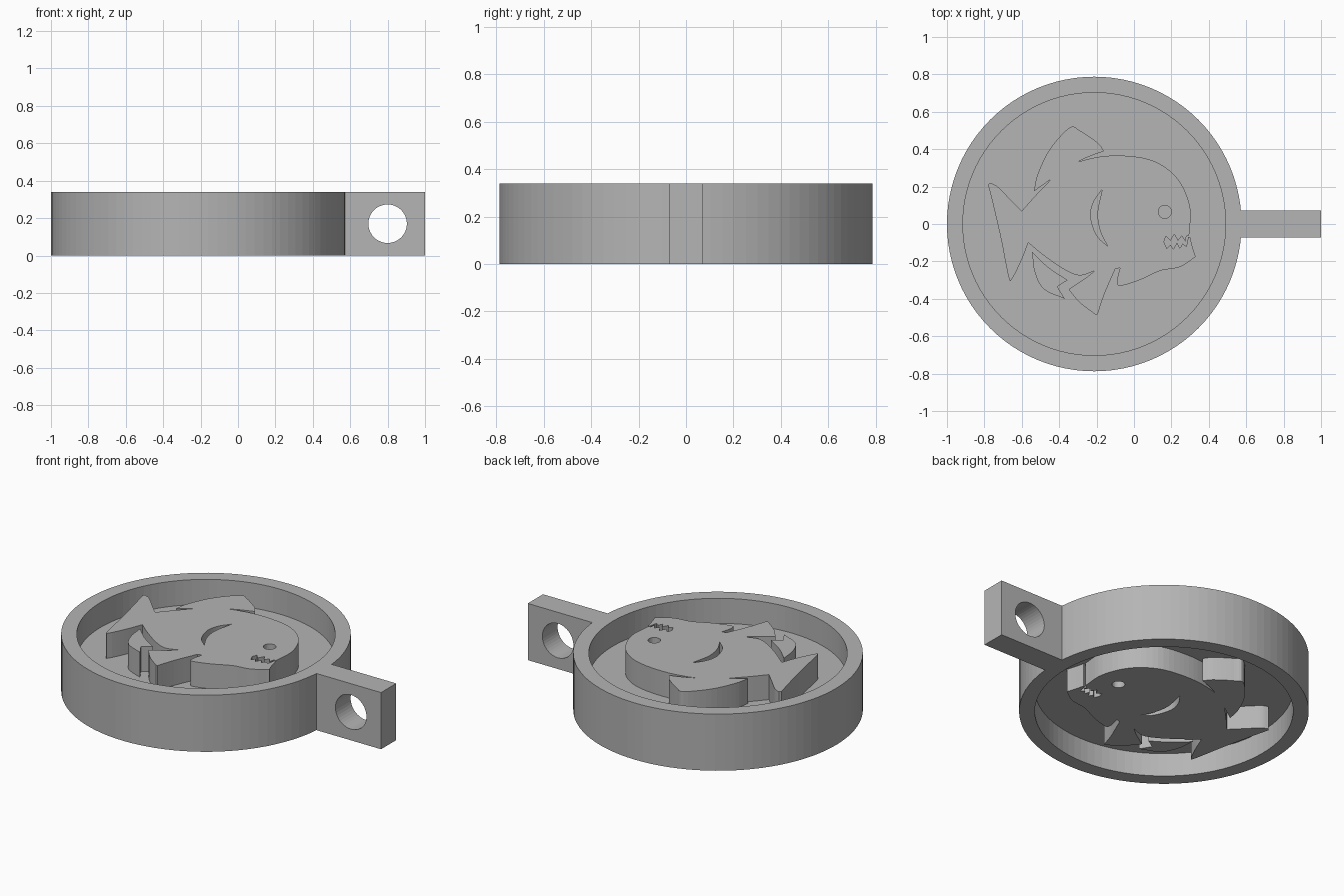
import bpy
import math
from mathutils import Vector

cube = bpy.data.objects.get("Cube")
if cube:
    bpy.data.objects.remove(cube, do_unlink=True)

HEIGHT = 0.34
CENTER = (-0.2125, 0)

grey = bpy.data.materials.new("plain grey")
grey.use_nodes = True
grey.diffuse_color = (0.46, 0.46, 0.46, 1)
grey.node_tree.nodes["Principled BSDF"].inputs["Base Color"].default_value = grey.diffuse_color


def circle(center, radius, count):
    steps = [math.tau * i / count for i in range(count)]
    return [(center[0] + radius * math.cos(a), center[1] + radius * math.sin(a)) for a in steps]


def smooth_run(points, steps=5):
    """Rounded path through the points, sharp only at its two ends."""
    pts = [Vector(p) for p in points]
    if len(pts) < 3:
        return pts
    pts = [2 * pts[0] - pts[1]] + pts + [2 * pts[-1] - pts[-2]]
    path = []
    for a, b, c, d in zip(pts, pts[1:], pts[2:], pts[3:]):
        for i in range(steps):
            t = i / steps
            path.append(b + (c - a) * t / 2 + (a - 2.5 * b + 2 * c - d / 2) * t * t
                        + (1.5 * (b - c) + (d - a) / 2) * t ** 3)
    return path + [pts[-2]]


def outline(*runs):
    """Join runs into one closed loop, dropping repeated corner points."""
    loop = []
    for run in runs:
        for p in run:
            p = Vector(p)
            if not loop or (p - loop[-1]).length > 0.001:
                loop.append(p)
    if (loop[0] - loop[-1]).length < 0.001:
        loop.pop()
    return loop


def plate(name, loops, bottom, top):
    """Extrude closed loops into a solid; inner loops become holes."""
    curve = bpy.data.curves.new(name, "CURVE")
    curve.dimensions = "2D"
    curve.fill_mode = "BOTH"
    curve.extrude = (top - bottom) / 2
    for loop in loops:
        spline = curve.splines.new("POLY")
        spline.points.add(len(loop) - 1)
        for point, p in zip(spline.points, loop):
            point.co = (p[0], p[1], 0, 1)
        spline.use_cyclic_u = True
    helper = bpy.data.objects.new(name + " profile", curve)
    bpy.context.collection.objects.link(helper)
    graph = bpy.context.evaluated_depsgraph_get()
    mesh = bpy.data.meshes.new_from_object(helper.evaluated_get(graph))
    bpy.data.objects.remove(helper, do_unlink=True)
    mesh.name = name
    mesh.materials.clear()
    mesh.materials.append(grey)
    for face in mesh.polygons:
        face.use_smooth = False
        face.material_index = 0
    obj = bpy.data.objects.new(name, mesh)
    obj.location.z = (top + bottom) / 2
    bpy.context.collection.objects.link(obj)
    return obj


# Round rim and the thin floor halfway up inside it
plate("rim", [circle(CENTER, 0.7875, 96), circle(CENTER, 0.7025, 96)], 0, HEIGHT)
plate("floor", [circle(CENTER, 0.71, 96)], 0.14, 0.19)

# Handle block with a cross hole, drawn upright and stood on its edge
block = [(0.56, 0), (1, 0), (1, HEIGHT), (0.56, HEIGHT)]
handle = plate("handle", [block, circle((0.8, HEIGHT / 2), 0.103, 40)], -0.072, 0.072)
handle.rotation_euler.x = math.pi / 2

# Fish body, with tail and belly fin, in runs from corner to corner
tail_top = smooth_run([(-.77, .22), (-.73, .2), (-.66, .13), (-.6, .07)])
back = smooth_run([(-.6, .07), (-.5, .18), (-.37, .3), (-.21, .355), (-.05, .365), (.11, .335),
                   (.235, .24), (.3, .09), (.295, -.06)])
upper_teeth = [(.28, -.065), (.275, -.095), (.255, -.065), (.235, -.09), (.215, -.055),
               (.195, -.09), (.17, -.065), (.16, -.095)]
lower_teeth = [(.175, -.13), (.195, -.11), (.21, -.135), (.23, -.1), (.245, -.13),
               (.26, -.105), (.28, -.12), (.29, -.07), (.3, -.07)]
chin = smooth_run([(.3, -.07), (.315, -.13), (.33, -.175)])
jaw = smooth_run([(.33, -.175), (.245, -.23), (.14, -.25), (.03, -.3), (-.075, -.33),
                  (-.09, -.3), (-.075, -.235)])
belly_fin = smooth_run([(-.1, -.24), (-.16, -.38), (-.195, -.485)])
fin_edge = smooth_run([(-.205, -.485), (-.29, -.42), (-.35, -.35)])
fin_top = smooth_run([(-.35, -.35), (-.26, -.29), (-.21, -.25)])
belly = smooth_run([(-.21, -.25), (-.29, -.275), (-.37, -.245), (-.48, -.17), (-.565, -.1)])
tail_low = smooth_run([(-.565, -.1), (-.6, -.19), (-.65, -.29), (-.67, -.285), (-.71, -.085),
                       (-.75, .09), (-.78, .21)])
body = outline(tail_top, back, upper_teeth, lower_teeth, chin, jaw, belly_fin, fin_edge,
               fin_top, belly, tail_low)

# Gill slit and eye are holes down to the floor
gill = outline(smooth_run([(-.17, .185), (-.215, .12), (-.232, .04), (-.2, -.06), (-.14, -.12)]),
               smooth_run([(-.14, -.12), (-.18, -.04), (-.195, .06), (-.17, .185)]))
eye = circle((.165, .065), .035, 24)
plate("fish_body", [body, gill, eye], 0, HEIGHT)

# Separate back fin
back_fin = outline(smooth_run([(-.535, .175), (-.515, .265), (-.45, .4), (-.345, .515),
                               (-.29, .5), (-.195, .435), (-.16, .39)]),
                   smooth_run([(-.16, .39), (-.265, .35), (-.37, .29), (-.45, .235), (-.535, .175)]))
plate("back_fin", [back_fin], 0, HEIGHT)

# Separate rear lower fin
rear_fin = outline(smooth_run([(-.545, -.15), (-.46, -.23), (-.355, -.3)]),
                   [(-.41, -.335), (-.37, -.4)],
                   smooth_run([(-.37, -.4), (-.48, -.35), (-.53, -.26), (-.545, -.15)]))
plate("rear_fin", [rear_fin], 0, HEIGHT)
